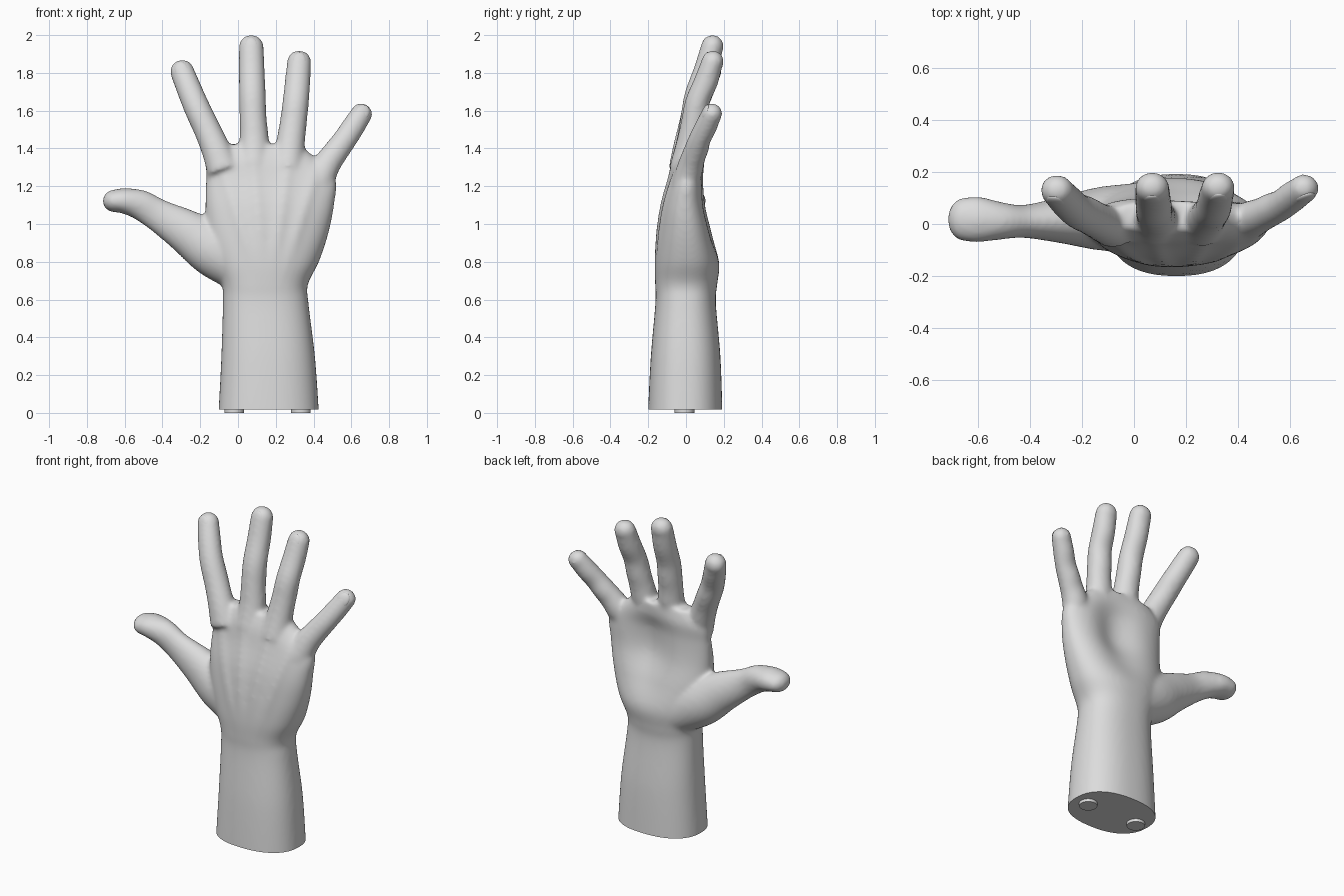
import bpy, bmesh, math
from mathutils import Vector, Matrix

if "Cube" in bpy.data.objects:
    bpy.data.objects.remove(bpy.data.objects["Cube"])

grey = bpy.data.materials.new("light grey")
grey.diffuse_color = (0.72, 0.72, 0.72, 1)
grey.use_nodes = True
grey.node_tree.nodes["Principled BSDF"].inputs["Base Color"].default_value = grey.diffuse_color


def spline(points, steps):
    """Smooth curve through points of any dimension."""
    p = [Vector(q) for q in points]
    p = [p[0] * 2 - p[1]] + p + [p[-1] * 2 - p[-2]]
    out = []
    for i in range(1, len(p) - 2):
        a, b, c, d = p[i - 1:i + 3]
        for k in range(steps):
            t = k / steps
            out.append(0.5 * (2 * b + (c - a) * t + (2 * a - 5 * b + 4 * c - d) * t * t
                              + (3 * b - a - 3 * c + d) * t ** 3))
    return out + [p[-2]]


def loft(bm, rings):
    rows = [[bm.verts.new(co) for co in ring] for ring in rings]
    n = len(rows[0])
    for r, s in zip(rows, rows[1:]):
        for i in range(n):
            j = (i + 1) % n
            bm.faces.new((r[i], r[j], s[j], s[i]))
    bm.faces.new(rows[0][::-1])
    bm.faces.new(rows[-1])


def digit(bm, points, dome, pads=0.0):
    """Round-ended tube; points are x, y, z, half width, half depth."""
    pts = spline(points, 8)
    rings, n = [], 32
    for i, p in enumerate(pts):
        lo, hi = pts[max(i - 1, 0)], pts[min(i + 1, len(pts) - 1)]
        t = Vector((hi - lo)[:3]).normalized()
        d = Vector((0, 1, 0))
        d = (d - t * d.dot(t)).normalized()
        side = d.cross(t)
        c = Vector(p[:3])
        swell = 1 - pads * math.cos(6 * math.pi * i / (len(pts) - 1))
        caps = [(0, 1)]
        if i == len(pts) - 1:
            caps = [(math.sin(a), math.cos(a)) for a in (0, .3, .6, .9, 1.15, 1.35, 1.5)]
            swell = 1
        for up, scale in caps:
            ring = []
            for k in range(n):
                a = 2 * math.pi * k / n
                depth = math.sin(a) * (swell if math.sin(a) > 0 else 1)
                ring.append(c + t * dome * up
                            + (side * math.cos(a) * (p[3] + .004)
                               + d * depth * (p[4] + .004)) * scale)
            rings.append(ring)
    loft(bm, rings)
    return c, side, d, t, p[4]


def finish(name, bm, angle=40):
    mesh = bpy.data.meshes.new(name)
    bmesh.ops.recalc_face_normals(bm, faces=bm.faces)
    for f in bm.faces:
        f.smooth = True
    bm.to_mesh(mesh)
    bm.free()
    mesh.materials.append(grey)
    mesh.set_sharp_from_angle(angle=math.radians(angle))
    ob = bpy.data.objects.new(name, mesh)
    bpy.context.collection.objects.link(ob)
    return ob


# forearm and palm: z, x min, x max, y min, y max, palm hollow, tendon height
SECTIONS = [
    (-.06, -.105, .43, -.2, .192, 0, 0),
    (.02, -.102, .427, -.2, .192, 0, 0),
    (.3, -.088, .407, -.186, .182, 0, 0),
    (.58, -.08, .373, -.162, .158, 0, 0),
    (.68, -.085, .37, -.163, .165, 0, 0),
    (.8, -.13, .428, -.163, .175, 0, .003),
    (.95, -.165, .478, -.15, .15, .03, .01),
    (1.1, -.172, .508, -.128, .118, .06, .011),
    (1.24, -.168, .515, -.09, .105, .05, .011),
    (1.34, -.16, .42, -.065, .105, .02, .008),
    (1.42, -.08, .33, -.03, .09, 0, 0),
]
TENDONS = [(.08, -.09), (.13, .085), (.19, .265), (.26, .42)]


def palm_ring(s):
    z, x0, x1, y0, y1, hollow, ridge = s
    ring, e = [], 2 / 2.35
    for k in range(120):
        a = 2 * math.pi * k / 120
        ca, sa = math.cos(a), math.sin(a)
        x = (x0 + x1) / 2 + (x1 - x0) / 2 * math.copysign(abs(ca) ** e, ca)
        y = (y0 + y1) / 2 + (y1 - y0) / 2 * math.copysign(abs(sa) ** e, sa)
        if sa > 0:
            y -= hollow * sa * math.exp(-((x - .2) / .14) ** 2)
        else:
            f = (z - .78) / .52
            y += ridge * sa * sum(math.exp(-((x - u - (v - u) * f) / .028) ** 2)
                                  for u, v in TENDONS)
        ring.append((x, y, z))
    return ring


bm = bmesh.new()
loft(bm, [palm_ring(s) for s in spline(SECTIONS, 8)])

# fingers from index to little
FINGERS = [
    [(-.075, -.02, 1.28, .085, .07), (-.115, .0, 1.39, .074, .068), (-.163, .025, 1.5, .068, .066),
     (-.215, .05, 1.61, .066, .064), (-.257, .085, 1.71, .063, .06), (-.297, .13, 1.81, .06, .056)],
    [(.085, -.012, 1.3, .08, .07), (.086, .022, 1.44, .074, .068), (.08, .04, 1.56, .068, .066),
     (.076, .06, 1.68, .067, .064), (.073, .103, 1.81, .065, .06), (.07, .14, 1.94, .062, .056)],
    [(.262, -.015, 1.29, .08, .07), (.277, .018, 1.42, .073, .067), (.292, .04, 1.53, .068, .064),
     (.305, .06, 1.64, .066, .062), (.315, .103, 1.75, .064, .059), (.324, .142, 1.86, .06, .055)],
    [(.415, -.005, 1.21, .082, .068), (.467, .025, 1.31, .07, .064), (.512, .047, 1.375, .064, .06),
     (.56, .07, 1.44, .06, .056), (.607, .102, 1.51, .058, .054), (.655, .138, 1.585, .054, .051)],
]
tips = [digit(bm, f, f[-1][3], .04) for f in FINGERS]

# thumb
digit(bm, [(.02, .025, .78, .14, .13), (-.13, .02, .865, .14, .118), (-.265, .015, .955, .115, .088),
           (-.42, .01, 1.045, .084, .06), (-.515, .012, 1.1, .076, .069),
           (-.6, .017, 1.122, .064, .085), (-.655, .018, 1.122, .056, .08)], .062)

# fuse everything into one smooth skin
rough = finish("hand_rough", bm)
mod = rough.modifiers.new("fuse", 'REMESH')
mod.mode = 'VOXEL'
mod.voxel_size = .012
mod = rough.modifiers.new("soften", 'SMOOTH')
mod.factor = .5
mod.iterations = 12
graph = bpy.context.evaluated_depsgraph_get()
skin = bpy.data.meshes.new_from_object(rough.evaluated_get(graph))
bm = bmesh.new()
bm.from_mesh(skin)
bpy.data.objects.remove(rough)

# flat cut at the bottom of the forearm
bmesh.ops.bisect_plane(bm, geom=bm.verts[:] + bm.edges[:] + bm.faces[:],
                       plane_co=(0, 0, .018), plane_no=(0, 0, 1), clear_inner=True)
bmesh.ops.holes_fill(bm, edges=[e for e in bm.edges if e.is_boundary], sides=0)
finish("hand", bm, 50)

# fingernails
bm = bmesh.new()
for c, side, d, t, depth in tips:
    m = Matrix((side * .038, d * .016, t * .05)).transposed().to_4x4()
    m.translation = c - d * (depth - .014) - t * .012
    bmesh.ops.create_uvsphere(bm, u_segments=24, v_segments=12, radius=1, matrix=m)
finish("fingernails", bm)

# two round feet under the forearm
bm = bmesh.new()
for x in (-.02, .333):
    bmesh.ops.create_cone(bm, cap_ends=True, segments=32, radius1=.052, radius2=.052,
                          depth=.024, matrix=Matrix.Translation((x, -.008, .012)))
finish("base_feet", bm)
